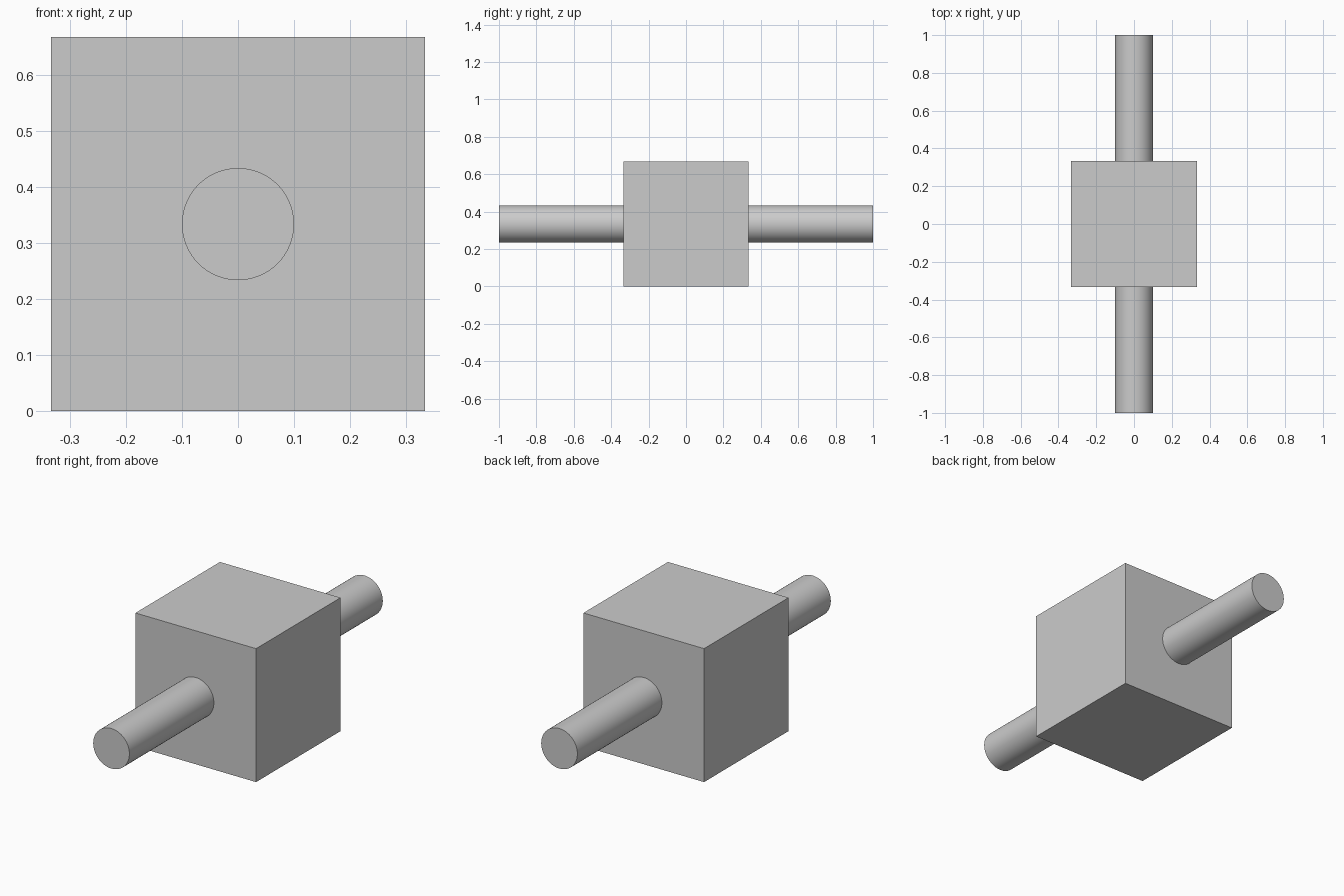
import bpy
from math import radians

default_cube = bpy.data.objects.get("Cube")
if default_cube:
    bpy.data.objects.remove(default_cube, do_unlink=True)

SIDE = 2 / 3       # block edge length
CENTRE = SIDE / 2  # height of the shaft axis

# One plain grey for the whole model
grey = bpy.data.materials.new("light grey")
grey.use_nodes = True
colour = (0.6, 0.6, 0.6, 1)
grey.diffuse_color = colour
grey.node_tree.nodes["Principled BSDF"].inputs["Base Color"].default_value = colour


def finish(name):
    part = bpy.context.object
    part.name = name
    part.data.materials.append(grey)
    return part


# Central block
bpy.ops.mesh.primitive_cube_add(size=SIDE, location=(0, 0, CENTRE))
finish("block")

# Round shafts, running out of the front and back faces
for name, side in (("front_shaft", -1), ("back_shaft", 1)):
    bpy.ops.mesh.primitive_cylinder_add(
        vertices=64, radius=0.1, depth=1 - CENTRE,
        location=(0, side * (1 + CENTRE) / 2, CENTRE),
        rotation=(radians(90), 0, 0))
    finish(name)
    bpy.ops.object.shade_smooth_by_angle(angle=radians(30))
